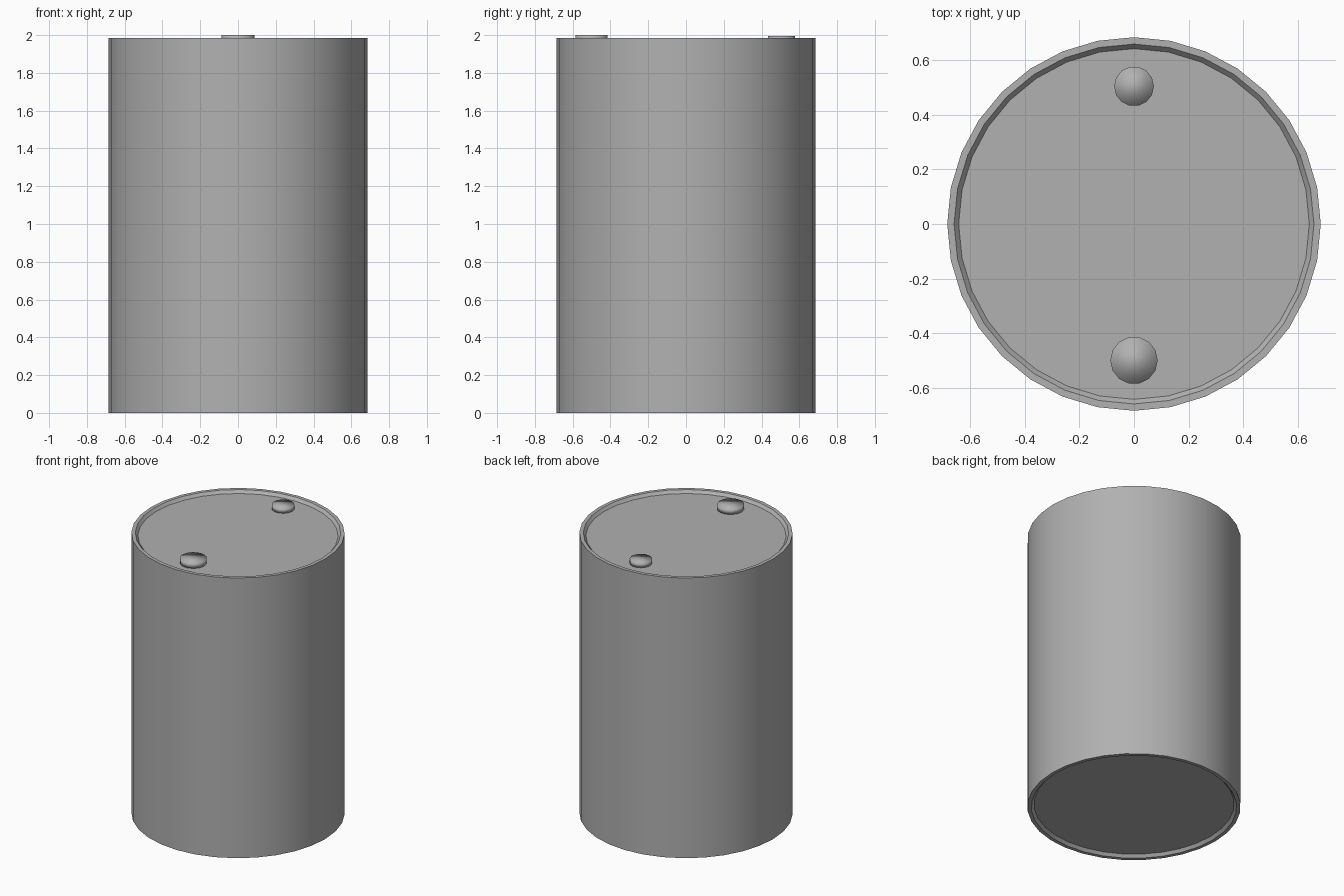
import bpy, bmesh
from math import cos, sin, pi, radians

if "Cube" in bpy.data.objects:
    bpy.data.objects.remove(bpy.data.objects["Cube"])

# Mid grey metal
grey = bpy.data.materials.new("grey_metal")
grey.diffuse_color = (0.44, 0.44, 0.44, 1)
grey.use_nodes = True
grey.node_tree.nodes["Principled BSDF"].inputs["Base Color"].default_value = grey.diffuse_color

def lathe(name, profile, sides, centre=(0, 0, 0)):
    """Revolve (radius, z) points about z and close both ends with flat caps."""
    bm = bmesh.new()
    rings = [[bm.verts.new((r * cos(2 * pi * i / sides), r * sin(2 * pi * i / sides), z))
              for i in range(sides)] for r, z in profile]
    for a, b in zip(rings, rings[1:]):
        for i in range(sides):
            j = (i + 1) % sides
            bm.faces.new((a[i], a[j], b[j], b[i]))
    bm.faces.new(rings[0][::-1])
    bm.faces.new(rings[-1])
    bmesh.ops.recalc_face_normals(bm, faces=bm.faces)
    mesh = bpy.data.meshes.new(name)
    bm.to_mesh(mesh)
    bm.free()
    mesh.shade_smooth()
    mesh.materials.append(grey)
    ob = bpy.data.objects.new(name, mesh)
    ob.location = centre
    bpy.context.collection.objects.link(ob)
    return ob

# Drum body with raised rims around recessed ends
H, LID = 1.985, 1.965
R_OUT, R_RIM, R_LID = 0.685, 0.66, 0.643
drum = lathe("drum_body", [(R_LID, H - LID), (R_RIM, 0), (R_OUT, 0),
                           (R_OUT, H), (R_RIM, H), (R_LID, LID)], 32)
drum.data.set_sharp_from_angle(angle=radians(30))

# Two bung caps on the lid, softly shaded
for name, y, r, top in (("large_bung_cap", -0.5, 0.087, 2.0),
                        ("small_bung_cap", 0.505, 0.073, 1.996)):
    lathe(name, [(r, LID), (r, top)], 14, (0, y, 0))
